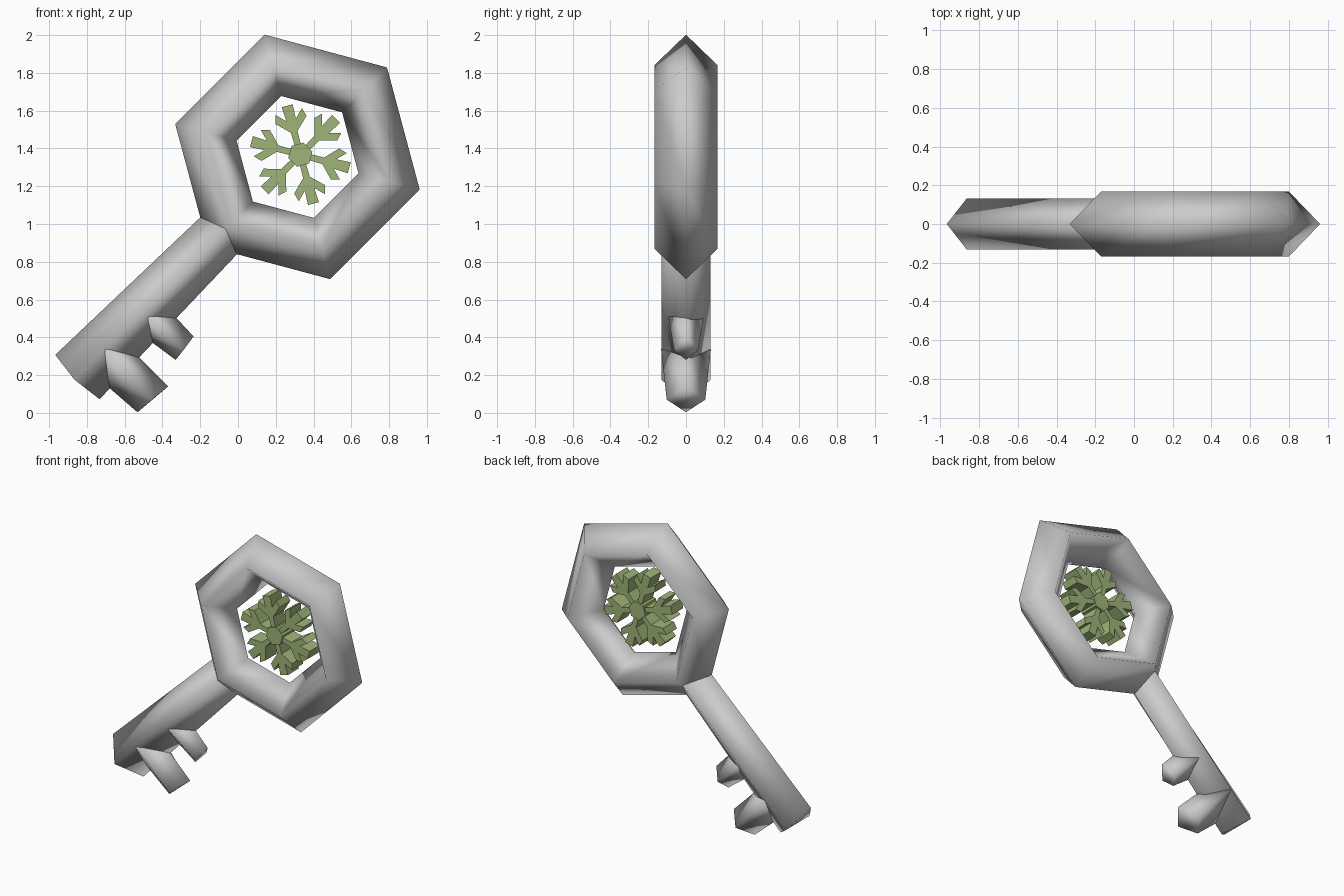
import bpy, bmesh, math
from mathutils import Vector

if "Cube" in bpy.data.objects:
    bpy.data.objects.remove(bpy.data.objects["Cube"])

S = math.sqrt(0.5)


def key_space(u, p, y):
    """u runs along the shaft towards the ring, p across it towards the teeth."""
    return Vector(((u + p) * S - 0.52, y, (u - p) * S + 0.52))


def finish(name, bm, smooth):
    bmesh.ops.recalc_face_normals(bm, faces=bm.faces)
    for f in bm.faces:
        f.smooth = smooth
    me = bpy.data.meshes.new(name)
    bm.to_mesh(me)
    bm.free()
    ob = bpy.data.objects.new(name, me)
    bpy.context.collection.objects.link(ob)
    return ob


def diamond_bar(name, start, end):
    """Four-sided bar; each end is (edge a, edge b, ridge) as (u, p) and ridge half depth."""
    bm = bmesh.new()
    rings = []
    for a, b, r, d in (start, end):
        pts = ((*a, 0), (*r, -d), (*b, 0), (*r, d))
        rings.append([bm.verts.new(key_space(*q)) for q in pts])
    s, e = rings
    for i in range(4):
        j = (i + 1) % 4
        bm.faces.new((s[i], s[j], e[j], e[i]))
    bm.faces.new(s[::-1])
    bm.faces.new(e)
    return finish(name, bm, True)


def extrude_outline(name, pts, depth, centre, mat):
    """Flat outline in x/z pushed through y."""
    bm = bmesh.new()
    f = bm.faces.new([bm.verts.new((x, -depth, z)) for x, z in pts])
    ext = bmesh.ops.extrude_face_region(bm, geom=[f])
    vs = [g for g in ext["geom"] if isinstance(g, bmesh.types.BMVert)]
    bmesh.ops.translate(bm, verts=vs, vec=(0, 2 * depth, 0))
    ob = finish(name, bm, False)
    ob.location = centre
    ob.data.materials.append(mat)
    return ob


# Hexagonal handle ring with a diamond cross-section
bpy.ops.mesh.primitive_torus_add(major_segments=6, minor_segments=4,
                                 major_radius=0.502, minor_radius=0.168,
                                 location=(0.315, 0, 1.355),
                                 rotation=(math.radians(90), math.radians(-45), 0))
ring = bpy.context.object
ring.name = "handle_ring"
bpy.ops.object.shade_smooth()

# Shaft, slightly wider at the free end
diamond_bar("shaft",
            ((-0.467, -0.166), (-0.467, 0.166), (-0.488, 0), 0.131),
            ((0.70, -0.135), (0.70, 0.135), (0.70, 0), 0.131))

# Teeth, rooted in the shaft
diamond_bar("large_tooth",
            ((-0.40, 0), (-0.163, 0), (-0.258, 0), 0.132),
            ((-0.374, 0.357), (-0.163, 0.375), (-0.272, 0.364), 0.102))
diamond_bar("small_tooth",
            ((-0.08, 0), (0.13, 0), (0.021, 0), 0.098),
            ((-0.035, 0.304), (0.12, 0.283), (0.03, 0.296), 0.063))

# Green snowflake floating in the ring
green = bpy.data.materials.new("leaf_green")
green.diffuse_color = (0.35, 0.46, 0.19, 1)
green.use_nodes = True
green.node_tree.nodes["Principled BSDF"].inputs["Base Color"].default_value = green.diffuse_color
centre = (0.33, 0, 1.367)
half = [(0.016, 0.03), (0.018, 0.125), (0.085, 0.19), (0.072, 0.236),
        (0.026, 0.19), (0.03, 0.268)]
arm = half + [(-x, z) for x, z in reversed(half)]
for k in range(6):
    a = math.radians(-15 + 60 * k)
    c, s = math.cos(a), math.sin(a)
    pts = [(z * c + x * s, z * s - x * c) for x, z in arm]
    extrude_outline(f"snowflake_arm_{k + 1}", pts, 0.06, centre, green)
hexagon = [(0.066 * math.cos(math.radians(15 + 60 * k)),
            0.066 * math.sin(math.radians(15 + 60 * k))) for k in range(6)]
extrude_outline("snowflake_hub", hexagon, 0.07, centre, green)
